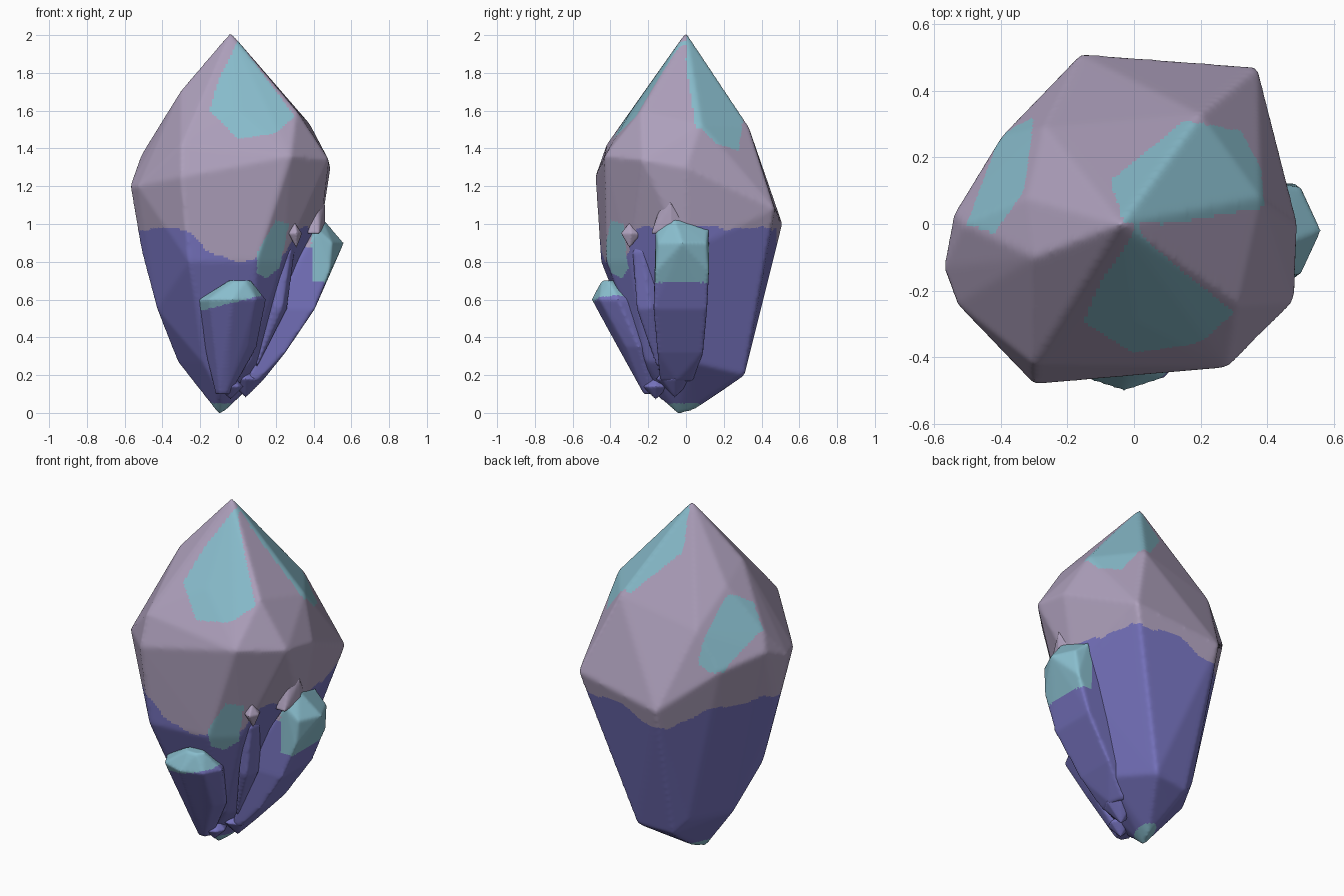
import bpy
import bmesh
import math
from mathutils import Vector, noise

cube = bpy.data.objects.get("Cube")
if cube:
    bpy.data.objects.remove(cube, do_unlink=True)


def material(name, red, green, blue):
    colour = (red, green, blue, 1)
    mat = bpy.data.materials.new(name)
    mat.use_nodes = True
    mat.diffuse_color = colour
    shader = mat.node_tree.nodes["Principled BSDF"]
    shader.inputs["Base Color"].default_value = colour
    return mat


MATERIALS = [material("pale lilac", 0.42, 0.35, 0.5),
             material("deep violet", 0.18, 0.17, 0.51),
             material("soft teal", 0.25, 0.51, 0.61)]
LILAC, VIOLET, TEAL = range(len(MATERIALS))


def ring(x, y, z, width, depth, sides=6, turn=0.0):
    """Corners of a level polygon around a centre, given its half sizes."""
    angles = [turn + math.tau * side / sides for side in range(sides)]
    return [(x + width * math.cos(a), y + depth * math.sin(a), z) for a in angles]


def evaluated_mesh(ob):
    depsgraph = bpy.context.evaluated_depsgraph_get()
    return bpy.data.meshes.new_from_object(ob.evaluated_get(depsgraph))


def crystal(name, corners, paint, voxel=0.01, rounding=4):
    """Hull through the corners, softened, then coloured face by face."""
    bm = bmesh.new()
    for corner in corners:
        bm.verts.new(corner)
    hull = bmesh.ops.convex_hull(bm, input=bm.verts)
    spare = {item for item in hull["geom_interior"] + hull["geom_unused"]
             if isinstance(item, bmesh.types.BMVert)}
    bmesh.ops.delete(bm, geom=list(spare), context='VERTS')
    bmesh.ops.recalc_face_normals(bm, faces=bm.faces)
    mesh = bpy.data.meshes.new(name)
    bm.to_mesh(mesh)
    bm.free()
    ob = bpy.data.objects.new(name, mesh)
    bpy.context.collection.objects.link(ob)

    # Even out the faces and round the ridges
    remesh = ob.modifiers.new("Even faces", 'REMESH')
    remesh.mode = 'VOXEL'
    remesh.voxel_size = voxel
    smooth = ob.modifiers.new("Soft ridges", 'SMOOTH')
    smooth.iterations = rounding
    softened = evaluated_mesh(ob)
    ob.modifiers.clear()
    ob.data = softened

    # Colour by rule
    softened.materials.clear()
    for mat in MATERIALS:
        softened.materials.append(mat)
    for face in softened.polygons:
        face.material_index = paint(face.center)
        face.use_smooth = True


def inside(u, v, outline):
    """Whether a flat point lies within a closed outline."""
    hit = False
    for (a, b), (c, d) in zip(outline, outline[1:] + outline[:1]):
        if (b > v) != (d > v) and u < (c - a) * (v - b) / (d - b) + a:
            hit = not hit
    return hit


# Teal windows: two seen along y, two seen along z
FRONT_PANE = [(0, 1.97), (-0.1, 1.77), (-0.15, 1.6), (0, 1.45), (0.2, 1.48),
              (0.3, 1.57)]
LOW_PANE = [(0.1, 0.74), (0.1, 0.85), (0.2, 1.02), (0.27, 1), (0.22, 0.77), (0.15, 0.71)]
BACK_PANE = [(-0.03, 0), (-0.07, 0.13), (0.15, 0.31), (0.32, 0.28), (0.38, 0.17),
             (0.39, 0.05), (0.1, 0)]
SIDE_PANE = [(-0.5, 0), (-0.4, 0.27), (-0.3, 0.32), (-0.33, 0.1), (-0.42, -0.03)]


def violet_height(point):
    """Wavy top edge of the violet, dipping at the front and the back."""
    angle = math.atan2(point.y, point.x)
    front_dip = 0.17 * math.exp(-((angle + 1.4) / 0.6) ** 8)
    back_dip = 0.1 * math.exp(-((angle - 1.9) / 0.4) ** 2)
    ripple = 0.03 * noise.noise(point * 9)
    return 0.98 - front_dip - back_dip + ripple


def paint_body(point):
    x, y, z = point
    front_window = y < 0 and (inside(x, z, FRONT_PANE) or inside(x, z, LOW_PANE))
    top_window = z > 1.2 and (inside(x, y, BACK_PANE) or inside(x, y, SIDE_PANE))
    root_tip = z < 0.05
    if front_window or top_window or root_tip:
        return TEAL
    return LILAC if z > violet_height(point) else VIOLET


def paint_front_shard(point):
    edge = 0.59 + 0.25 * point.x
    return TEAL if point.z > edge else VIOLET


def paint_side_shard(point):
    if point.x < 0.39:
        return LILAC if point.z > 0.88 else VIOLET
    return TEAL if point.z > 0.69 else VIOLET


def all_lilac(point):
    return LILAC


def all_violet(point):
    return VIOLET


# Main crystal: point, shoulders, uneven girdle, waist and root
point_top = [(-0.04, 0, 2.015)]
shoulders = [(0.31, -0.24, 1.6), (0.38, 0.08, 1.53), (0.2, 0.33, 1.52),
             (-0.27, 0.29, 1.42), (-0.32, 0.08, 1.62), (-0.3, -0.1, 1.71),
             (-0.24, -0.28, 1.58), (0, -0.29, 1.6)]
girdle = [(-0.3, -0.42, 1.42), (-0.3, -0.48, 1.25), (0.28, -0.43, 1.36),
          (0.48, -0.23, 1.34), (0.49, 0, 1.3), (0.37, 0.47, 1.08),
          (-0.16, 0.51, 1), (-0.4, 0.26, 1.2), (-0.51, 0, 1.37),
          (-0.54, 0.03, 1.27), (-0.57, -0.13, 1.2), (-0.53, -0.24, 1.2)]
waist = [(-0.51, -0.1, 0.85), (-0.26, -0.45, 0.8), (0.1, -0.42, 0.8),
         (0.24, -0.3, 0.8), (0.42, 0, 0.85), (-0.43, -0.1, 0.55)]
root = ring(-0.06, 0.02, 0.27, 0.26, 0.27)
root_end = [(0.1, 0.31, 0.2), (-0.12, 0.29, 0.19), (-0.1, 0.18, 0.11),
            (-0.1, -0.17, 0.1), (-0.1, -0.04, -0.01), (-0.07, 0.03, 0.01)]
crystal("crystal_body", point_top + shoulders + girdle + waist + root + root_end,
        paint_body, voxel=0.012, rounding=6)

# Short shard growing on the front
crystal("front_shard",
        ring(-0.08, -0.18, 0.1, 0.04, 0.05)
        + ring(-0.04, -0.25, 0.35, 0.14, 0.1, sides=8)
        + ring(-0.03, -0.36, 0.6, 0.18, 0.14, sides=8)
        + ring(0.01, -0.41, 0.7, 0.06, 0.04),
        paint_front_shard)

# Longer shard leaning out on the left side
quarter_turn = math.pi / 4
crystal("side_shard",
        ring(0.08, -0.05, 0.17, 0.05, 0.1)
        + ring(0.18, -0.03, 0.32, 0.1, 0.17, 4, quarter_turn)
        + ring(0.3, -0.03, 0.55, 0.15, 0.2, 4, quarter_turn)
        + ring(0.38, -0.02, 0.75, 0.15, 0.2, 4, quarter_turn)
        + ring(0.44, -0.02, 0.9, 0.12, 0.15)
        + [(0.44, -0.07, 1.04), (0.42, -0.16, 0.97), (0.42, 0.12, 0.97)],
        paint_side_shard)

# Lilac ridge rising behind the side shard
crystal("side_ridge",
        ring(0.4, -0.08, 0.95, 0.06, 0.12) + [(0.46, -0.08, 1.11), (0.42, -0.1, 1.2)],
        all_lilac)

# Splinter and vein in the cleft between body and side shard
crystal("cleft_splinter",
        ring(0.3, -0.29, 0.95, 0.04, 0.06, sides=5)
        + [(0.3, -0.3, 1.01), (0.31, -0.3, 0.87)],
        all_lilac, voxel=0.007, rounding=2)
crystal("cleft_vein",
        ring(0.26, -0.23, 0.85, 0.04, 0.06)
        + ring(0.21, -0.19, 0.55, 0.05, 0.08)
        + [(0.28, -0.24, 0.97), (0.08, -0.14, 0.2)],
        all_violet)

# Knobbly buds around the root
for name, centre, size in (("root_bud_left", (0.04, -0.06, 0.18), 0.1),
                           ("root_bud_front", (-0.04, -0.16, 0.14), 0.07)):
    lift = Vector((0, 0, size))
    bud = ring(*centre, size, size, sides=8)
    crystal(name, bud + [Vector(centre) + lift, Vector(centre) - lift], all_violet)
